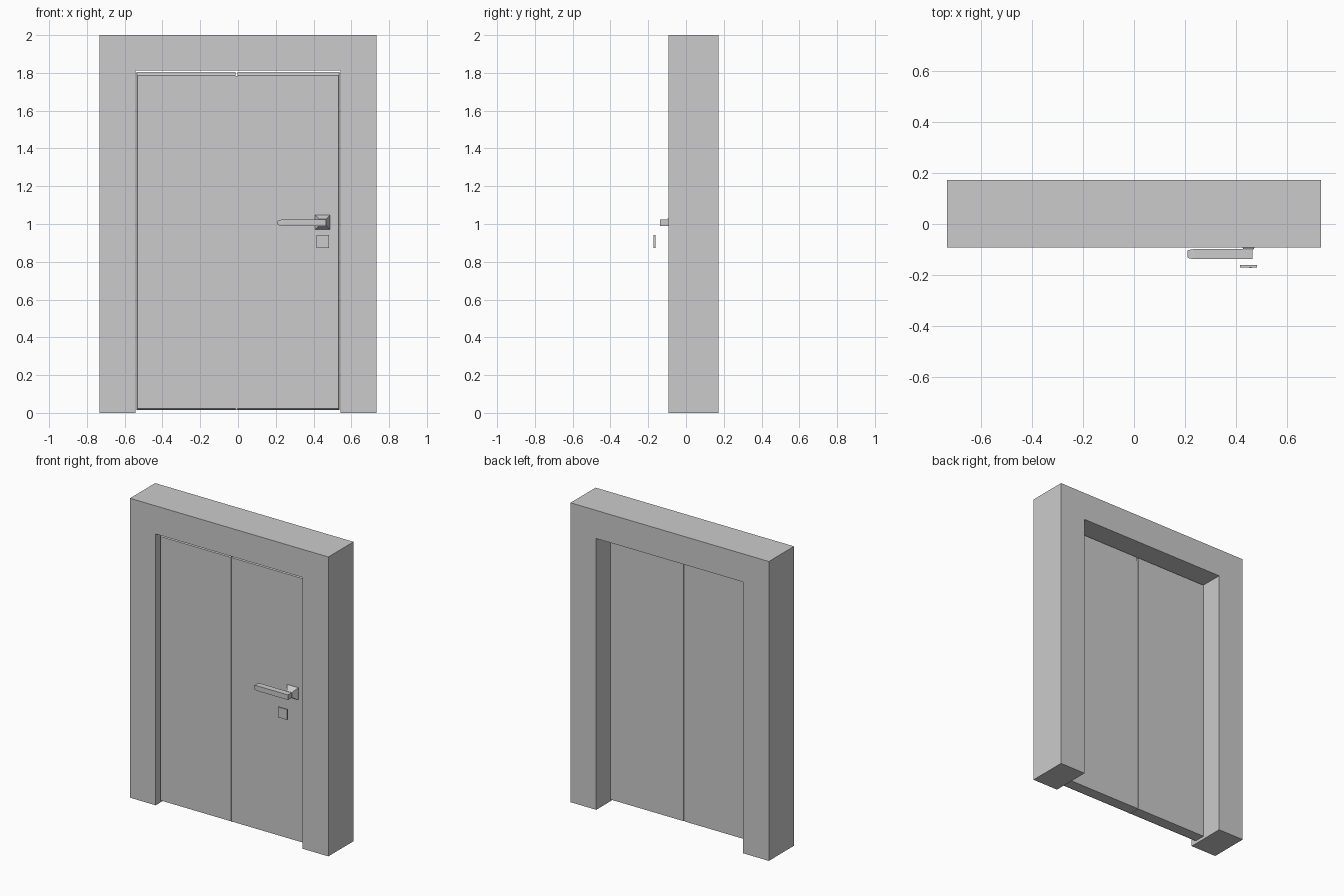
import bpy

if "Cube" in bpy.data.objects:
    bpy.data.objects.remove(bpy.data.objects["Cube"])


def mesh_object(name, verts, faces):
    mesh = bpy.data.meshes.new(name)
    mesh.from_pydata(verts, [], faces)
    obj = bpy.data.objects.new(name, mesh)
    bpy.context.collection.objects.link(obj)
    return obj


def loft(name, rings):
    """Closed solid through same-sized outlines, ordered front to back."""
    n = len(rings[0])
    verts = [v for ring in rings for v in ring]
    faces = [list(range(n)), list(range(len(verts) - 1, len(verts) - n - 1, -1))]
    for r in range(len(rings) - 1):
        for i in range(n):
            a, b = r * n + i, r * n + (i + 1) % n
            faces.append([a, a + n, b + n, b])
    return mesh_object(name, verts, faces)


def rect(x0, x1, z0, z1, y):
    return [(x0, y, z0), (x1, y, z0), (x1, y, z1), (x0, y, z1)]


def box(name, x0, x1, y0, y1, z0, z1):
    return loft(name, [rect(x0, x1, z0, z1, y0), rect(x0, x1, z0, z1, y1)])


# Wall frame: an upside-down U extruded through the wall depth
outline = [(-0.733, 0), (-0.543, 0), (-0.543, 1.812), (0.543, 1.812),
           (0.543, 0), (0.733, 0), (0.733, 2), (-0.733, 2)]
loft("door_frame", [[(x, y, z) for x, z in outline] for y in (-0.093, 0.172)])

# Two door leaves with a bevelled front rim on the outer edges
FRONT, RIM, BACK = -0.058, -0.04, 0.028
for name, x0, x1, dx0, dx1 in (("left_leaf", -0.538, -0.012, 0.006, 0),
                               ("right_leaf", -0.002, 0.538, 0, 0.006)):
    loft(name, [rect(x0 + dx0, x1 - dx1, 0.022, 1.785, FRONT),
                rect(x0, x1, 0.015, 1.806, RIM),
                rect(x0, x1, 0.015, 1.806, BACK)])

# Shallow strip filling the seam between the leaves
box("seam_strip", -0.012, -0.002, FRONT + 0.005, BACK - 0.005, 0.016, 1.784)

# Handle rosette, a square base tapering out to the lever
loft("handle_rosette", [rect(0.43, 0.468, 0.992, 1.026, -0.1),
                        rect(0.408, 0.487, 0.97, 1.048, -0.066),
                        rect(0.408, 0.487, 0.97, 1.048, FRONT)])


# Lever with a tapered free end
def section(x, dy, dz):
    yc, zc = -0.118, 1.007
    return [(x, yc - dy, zc - dz), (x, yc - dy, zc + dz),
            (x, yc + dy, zc + dz), (x, yc + dy, zc - dz)]


lever = loft("handle_lever", [section(0.209, 0.013, 0.008),
                              section(0.218, 0.017, 0.014),
                              section(0.237, 0.02, 0.017),
                              section(0.465, 0.02, 0.017)])
lever.data.flip_normals()

# Lock plate and its small keyhole stud
box("lock_plate", 0.415, 0.483, -0.171, -0.161, 0.874, 0.943)
box("keyhole_stud", 0.452, 0.46, -0.172, -0.17, 0.894, 0.904)
for obj in bpy.data.objects:
    # Consistent outward normals
    import bmesh
    bm = bmesh.new()
    bm.from_mesh(obj.data)
    bmesh.ops.recalc_face_normals(bm, faces=bm.faces)
    bm.to_mesh(obj.data)
    bm.free()
